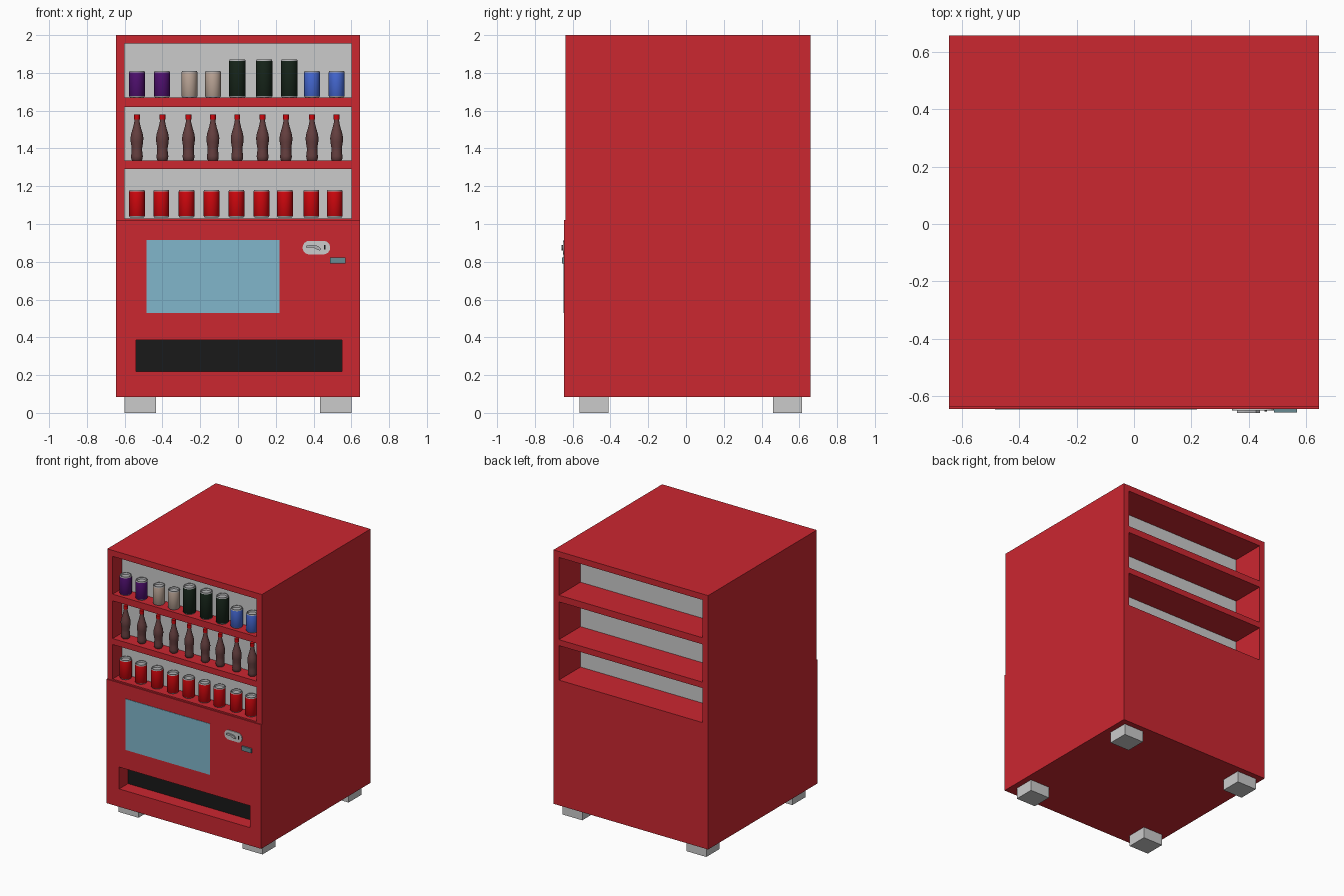
import bpy, bmesh, math
from mathutils import Vector, Matrix

if "Cube" in bpy.data.objects:
    bpy.data.objects.remove(bpy.data.objects["Cube"])


def mat(name, rgb):
    m = bpy.data.materials.new(name)
    m.diffuse_color = (*rgb, 1)
    m.use_nodes = True
    m.node_tree.nodes["Principled BSDF"].inputs["Base Color"].default_value = m.diffuse_color
    return m


RED = mat("cabinet_red", (0.60, 0.02, 0.03))
SCREEN = mat("screen_blue", (0.22, 0.47, 0.60))
BLACK = mat("black", (0.01, 0.01, 0.01))
TEAL = mat("slot_teal", (0.14, 0.26, 0.29))
METAL = mat("metal", (0.45, 0.45, 0.46))
CAN_RED = mat("can_red", (0.62, 0.002, 0.004))
PURPLE = mat("can_purple", (0.08, 0.005, 0.16))
TAN = mat("can_tan", (0.50, 0.38, 0.31))
DARK = mat("can_dark", (0.008, 0.018, 0.01))
BLUE = mat("can_blue", (0.06, 0.14, 0.65))
BROWN = mat("bottle_brown", (0.13, 0.05, 0.05))


def finish(name, bm, *mats):
    bmesh.ops.recalc_face_normals(bm, faces=bm.faces)
    me = bpy.data.meshes.new(name)
    bm.to_mesh(me)
    bm.free()
    for m in mats:
        me.materials.append(m)
    ob = bpy.data.objects.new(name, me)
    bpy.context.collection.objects.link(ob)
    return ob


def box(name, x, y, z, *mats):
    bm = bmesh.new()
    bmesh.ops.create_cube(bm, size=1)
    for v in bm.verts:
        v.co = [(r[0] + r[1]) / 2 + c * (r[1] - r[0]) for r, c in zip((x, y, z), v.co)]
    return finish(name, bm, *mats)


def prism(name, points, direction, *mats):
    """Extrude a flat outline of 3D points."""
    bm = bmesh.new()
    face = bm.faces.new([bm.verts.new(p) for p in points])
    ext = bmesh.ops.extrude_face_region(bm, geom=[face], use_keep_orig=True)
    verts = [g for g in ext["geom"] if isinstance(g, bmesh.types.BMVert)]
    bmesh.ops.translate(bm, verts=verts, vec=Vector(direction))
    return finish(name, bm, *mats)


def lathe(name, profile, mats, sides=24):
    """Revolve (radius, z, material index of the band above) around z."""
    bm = bmesh.new()
    rings = []
    for r, z, _ in profile:
        rings.append([bm.verts.new((r * math.cos(2 * math.pi * i / sides),
                                    r * math.sin(2 * math.pi * i / sides), z))
                      for i in range(sides)])
    for k in range(len(rings) - 1):
        for i in range(sides):
            j = (i + 1) % sides
            f = bm.faces.new((rings[k][i], rings[k][j], rings[k + 1][j], rings[k + 1][i]))
            f.material_index = profile[k][2]
    bm.faces.new(rings[0])
    bm.faces.new(rings[-1]).material_index = profile[-1][2]
    ob = finish(name, bm, *mats)
    bpy.context.view_layer.objects.active = ob
    ob.select_set(True)
    bpy.ops.object.shade_smooth_by_angle(angle=math.radians(40))
    ob.select_set(False)
    return ob


def row(name, source, xs, z, y=-0.575):
    """Place linked copies of a product along a shelf."""
    for i, x in enumerate(xs):
        ob = source if i == 0 else source.copy()
        ob.name = f"{name}_{i + 1}"
        ob.location = (x, y, z)
        if i:
            bpy.context.collection.objects.link(ob)


# Cabinet: side outline with a slightly proud lower front
FRONT, LOW, BACK = -0.637, -0.645, 0.658
outline = [(LOW, 0.085), (BACK, 0.085), (BACK, 2), (FRONT, 2), (FRONT, 1.02), (LOW, 1.02)]
cabinet = prism("cabinet", [(-0.645, y, z) for y, z in outline], (1.29, 0, 0), RED)

# Shelf recesses front and back, plus the delivery slot
SHELVES = [(1.03, 1.29), (1.335, 1.62), (1.67, 1.955)]
cutters = [box("slot_cutter", (-0.54, 0.55), (-0.8, -0.535), (0.22, 0.385), RED)]
for z in SHELVES:
    cutters.append(box("front_cutter", (-0.6, 0.6), (-0.8, -0.52), z, RED))
    cutters.append(box("back_cutter", (-0.6, 0.6), (0.395, 0.8), z, RED))
for c in cutters:
    mod = cabinet.modifiers.new("recess", "BOOLEAN")
    mod.operation, mod.solver, mod.object = "DIFFERENCE", "EXACT", c
    c.hide_render = True
bpy.context.view_layer.objects.active = cabinet
for mod in list(cabinet.modifiers):
    bpy.ops.object.modifier_apply(modifier=mod.name)
for c in cutters:
    bpy.data.objects.remove(c)

# Grey panels behind the shelves, black panel in the delivery slot
for i, z in enumerate(SHELVES):
    box(f"display_panel_{i + 1}", (-0.6, 0.6), (-0.525, -0.515), z)
    box(f"rear_panel_{i + 1}", (-0.6, 0.6), (0.39, 0.4), z)
box("slot_panel", (-0.54, 0.55), (-0.54, -0.53), (0.22, 0.385), BLACK)

# Feet
for sx in (-1, 1):
    for end, y in (("front", (-0.565, -0.41)), ("rear", (0.46, 0.615))):
        x = sorted((sx * 0.435, sx * 0.6))
        box(f"{end}_foot_{'left' if sx < 0 else 'right'}", x, y, (0, 0.087))

# Screen and note slot
box("screen", (-0.485, 0.22), (-0.648, -0.64), (0.53, 0.915), SCREEN)
box("note_slot", (0.488, 0.568), (-0.657, -0.64), (0.79, 0.822), TEAL)

# Lock plate with rounded ends, lever, hub and key slot
plate = []
for cx, start in ((0.452, -90), (0.378, 90)):
    for k in range(13):
        a = math.radians(start + 15 * k)
        plate.append((cx + 0.036 * math.cos(a), -0.64, 0.875 + 0.036 * math.sin(a)))
prism("lock_plate", plate, (0, -0.011, 0))
lever = [(0.36, 0.884), (0.385, 0.89), (0.425, 0.884), (0.44, 0.868),
         (0.432, 0.86), (0.415, 0.866), (0.395, 0.876), (0.362, 0.874)]
prism("lock_lever", [(x, -0.65, z) for x, z in lever], (0, -0.01, 0), METAL)
box("key_slot", (0.456, 0.464), (-0.654, -0.65), (0.864, 0.889), BLACK)


# Cans: metal rims, coloured wall, recessed lid
def can(name, colour, r, h):
    return lathe(name, [(r * 0.88, 0, 0), (r, 0.007, 1), (r, h - 0.008, 0), (r * 0.93, h, 0),
                        (r * 0.82, h, 0), (r * 0.76, h - 0.012, 0)], (METAL, colour))


row("purple_can", can("purple_can", PURPLE, 0.042, 0.14), (-0.535, -0.402), 1.67)
row("tan_can", can("tan_can", TAN, 0.042, 0.14), (-0.257, -0.132), 1.67)
row("tall_can", can("tall_can", DARK, 0.044, 0.2), (-0.003, 0.138, 0.272), 1.67)
row("blue_can", can("blue_can", BLUE, 0.042, 0.14), (0.392, 0.522), 1.67)
row("red_can", can("red_can", CAN_RED, 0.042, 0.145),
    (-0.535, -0.406, -0.272, -0.14, -0.008, 0.124, 0.248, 0.388, 0.512), 1.035)

# Bottles: waisted body with a red cap
bottle = [(0.024, 0, 0), (0.030, 0.008, 0), (0.031, 0.025, 0), (0.028, 0.05, 0),
          (0.028, 0.07, 0), (0.033, 0.1, 0), (0.034, 0.122, 0), (0.030, 0.145, 0),
          (0.021, 0.175, 0), (0.015, 0.2, 0), (0.0125, 0.218, 0),
          (0.0155, 0.219, 1), (0.0155, 0.245, 1)]
row("bottle", lathe("bottle", bottle, (BROWN, CAN_RED), 20),
    (-0.535, -0.4, -0.262, -0.133, -0.004, 0.13, 0.254, 0.392, 0.522), 1.335)
